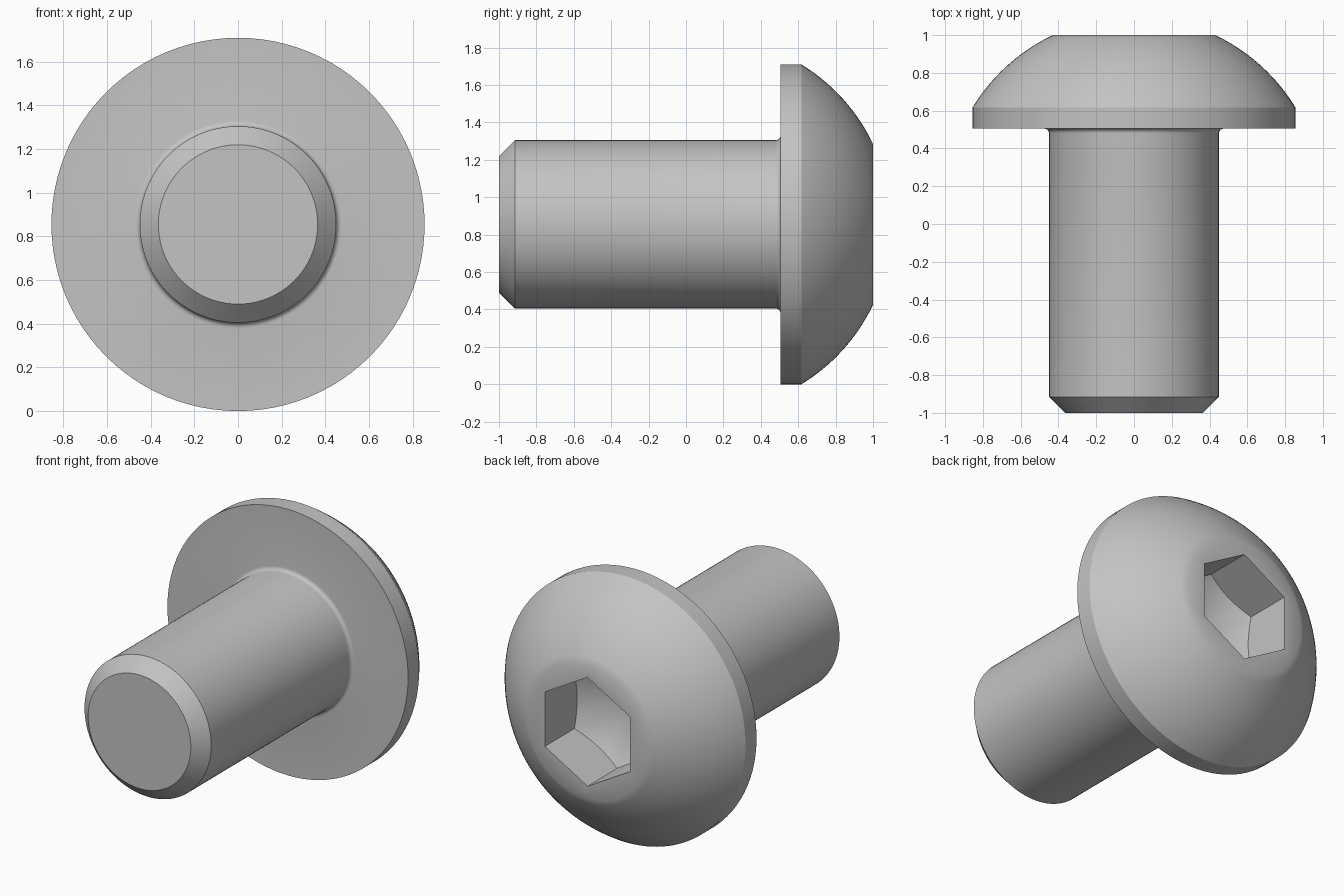
import bpy
import bmesh
from math import sin, cos, pi, radians, hypot, atan2

cube = bpy.data.objects.get("Cube")
if cube:
    bpy.data.objects.remove(cube, do_unlink=True)

SIDES = 96          # divisible by six, so the socket corners land on vertices
HEAD_R, SHANK_R = 0.855, 0.45
HEAD_Y, RIM_Y, TOP_Y = 0.505, 0.617, 1.0
FLAT_R = 0.43
SOCKET_R, SOCKET_DEPTH = 0.35, 0.3
CONE_SLOPE = 0.58

steel = bpy.data.materials.new("grey steel")
steel.use_nodes = True
steel.diffuse_color = (0.55, 0.55, 0.55, 1)
steel.node_tree.nodes["Principled BSDF"].inputs["Base Color"].default_value = (0.55, 0.55, 0.55, 1)


def arc(cy, cr, radius, start, end, steps):
    """Profile points (radius, y) along an arc about (cr, cy)."""
    angles = [start + (end - start) * i / steps for i in range(steps + 1)]
    return [(cr + radius * sin(a), cy + radius * cos(a)) for a in angles]


def hex_radius(angle):
    """Distance from the axis to the hexagon side, corners up and down."""
    local = (angle + pi / 6) % (pi / 3) - pi / 6
    return SOCKET_R * cos(pi / 6) / cos(pi / 6 - abs(local))


# Chamfered shank, small fillet under the head, straight rim, domed crown
fillet = 0.025
chamfer = 0.085
profile = [(SHANK_R - chamfer, -1), (SHANK_R, -1 + chamfer)]
profile += arc(HEAD_Y - fillet, SHANK_R + fillet, fillet, -pi / 2, 0, 5)
profile += [(HEAD_R, HEAD_Y)]
dome_y = (HEAD_R**2 + RIM_Y**2 - FLAT_R**2 - TOP_Y**2) / (2 * (RIM_Y - TOP_Y))
dome_r = hypot(HEAD_R, RIM_Y - dome_y)
profile += arc(dome_y, 0, dome_r, atan2(HEAD_R, RIM_Y - dome_y),
               atan2(FLAT_R, TOP_Y - dome_y), 14)

bm = bmesh.new()
turns = [2 * pi * i / SIDES for i in range(SIDES)]


def ring(point_at):
    verts = []
    for a in turns:
        r, y = point_at(a)
        verts.append(bm.verts.new((r * sin(a), y, HEAD_R + r * cos(a))))
    return verts


def socket_floor(a):
    r = hex_radius(a)
    return r, TOP_Y - SOCKET_DEPTH - (SOCKET_R - r) * CONE_SLOPE


rings = [ring(lambda a, p=p: p) for p in profile]
# Hexagonal socket walls, ending where they meet the conical floor
rings.append(ring(lambda a: (hex_radius(a), TOP_Y)))
rings.append(ring(socket_floor))
for low, high in zip(rings, rings[1:]):
    for i in range(SIDES):
        j = (i + 1) % SIDES
        bm.faces.new((low[i], low[j], high[j], high[i]))

# Shank end and socket cone
bm.faces.new(rings[0])
apex = bm.verts.new((0, TOP_Y - SOCKET_DEPTH - SOCKET_R * CONE_SLOPE, HEAD_R))
for i in range(SIDES):
    bm.faces.new((rings[-1][i], rings[-1][(i + 1) % SIDES], apex))
bmesh.ops.recalc_face_normals(bm, faces=bm.faces)

mesh = bpy.data.meshes.new("button_head_screw")
bm.to_mesh(mesh)
bm.free()
mesh.materials.append(steel)
screw = bpy.data.objects.new("button_head_screw", mesh)
bpy.context.collection.objects.link(screw)
bpy.ops.object.select_all(action="DESELECT")
screw.select_set(True)
bpy.context.view_layer.objects.active = screw
bpy.ops.object.shade_smooth_by_angle(angle=radians(30))
